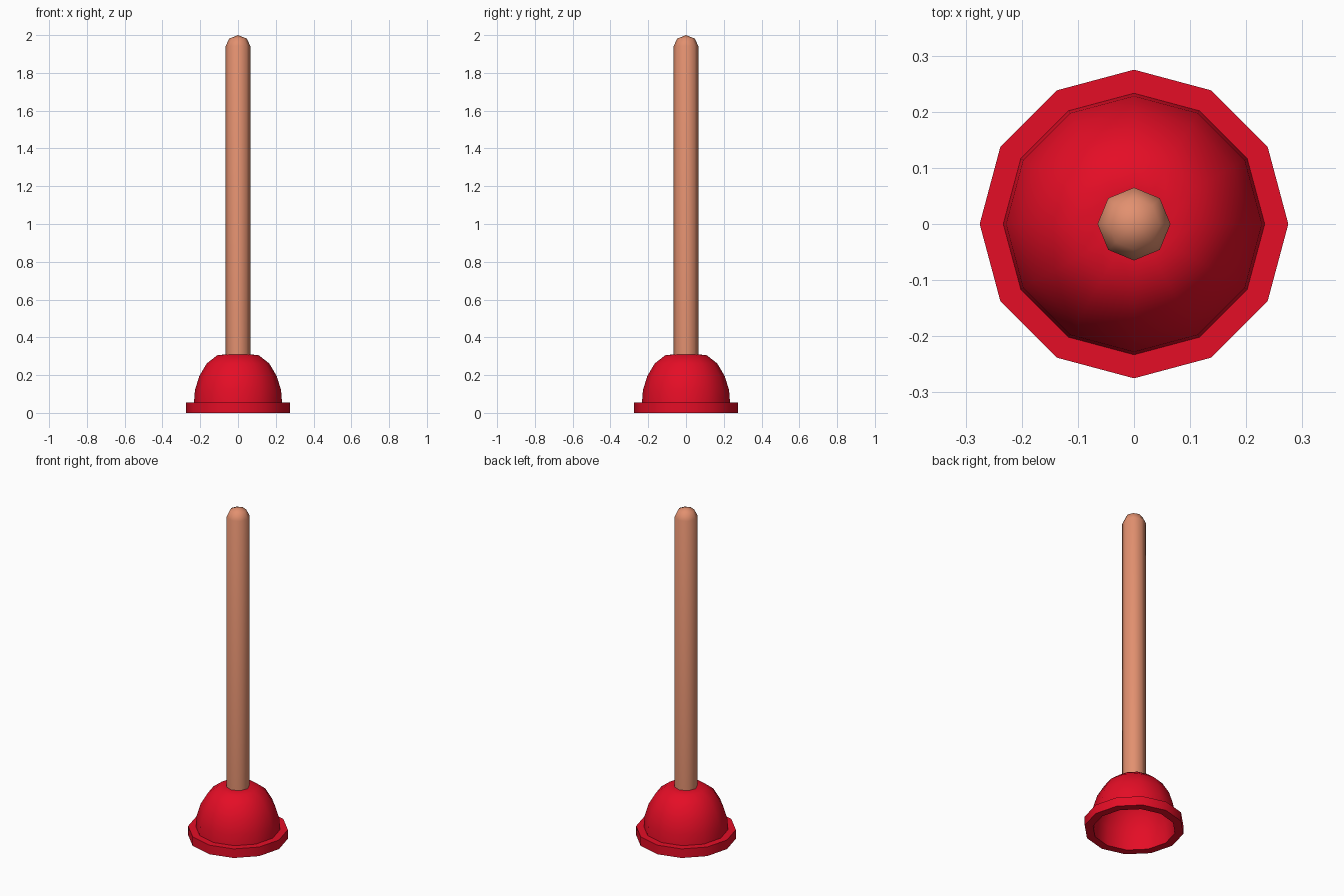
import bpy, bmesh, math

if "Cube" in bpy.data.objects:
    bpy.data.objects.remove(bpy.data.objects["Cube"])


def material(name, rgb):
    m = bpy.data.materials.new(name)
    m.diffuse_color = (*rgb, 1)
    m.use_nodes = True
    m.node_tree.nodes["Principled BSDF"].inputs["Base Color"].default_value = m.diffuse_color
    return m


def lathe(name, profile, sides, mat, closed=False):
    """Revolve (radius, z) points about the z axis."""
    bm = bmesh.new()
    rings = []
    for r, z in profile:
        if r == 0:
            rings.append([bm.verts.new((0, 0, z))] * sides)
        else:
            rings.append([bm.verts.new((r * math.cos(2 * math.pi * i / sides),
                                        r * math.sin(2 * math.pi * i / sides), z))
                          for i in range(sides)])
    pairs = list(zip(rings, rings[1:]))
    if closed:
        pairs.append((rings[-1], rings[0]))
    for a, b in pairs:
        for i in range(sides):
            j = (i + 1) % sides
            corners = list(dict.fromkeys((a[i], a[j], b[j], b[i])))
            bm.faces.new(corners)
    bmesh.ops.recalc_face_normals(bm, faces=bm.faces)
    me = bpy.data.meshes.new(name)
    bm.to_mesh(me)
    bm.free()
    me.materials.append(mat)
    ob = bpy.data.objects.new(name, me)
    bpy.context.collection.objects.link(ob)
    bpy.ops.object.select_all(action='DESELECT')
    ob.select_set(True)
    bpy.context.view_layer.objects.active = ob
    bpy.ops.object.shade_smooth_by_angle(angle=math.radians(50))
    return ob


red = material("red rubber", (0.78, 0.004, 0.019))
wood = material("light wood", (0.76, 0.28, 0.16))

# Hollow rubber cup: inner wall up to the centre, then the outer dome and rim
dome = [(0.11, 0.305), (0.165, 0.262), (0.205, 0.195), (0.228, 0.12), (0.233, 0.055)]
inner = [(r - 0.006, z - 0.005) for r, z in reversed(dome)]
cup = ([(0.228, 0)] + inner + [(0, 0.304), (0, 0.31), (0.065, 0.31)]
       + dome + [(0.275, 0.055), (0.275, 0)])
# the two centre points close the shell, so build outer and inner skins together
split = cup.index((0, 0.31))
lathe("cup_inside", cup[:split], 12, red)
lathe("cup_outside", cup[split:] + [(0.228, 0)], 12, red)

# Wooden handle with rounded tip
lathe("handle", [(0, 0.306), (0.065, 0.306), (0.065, 1.943), (0.046, 1.982), (0, 2.0)], 8, wood)
